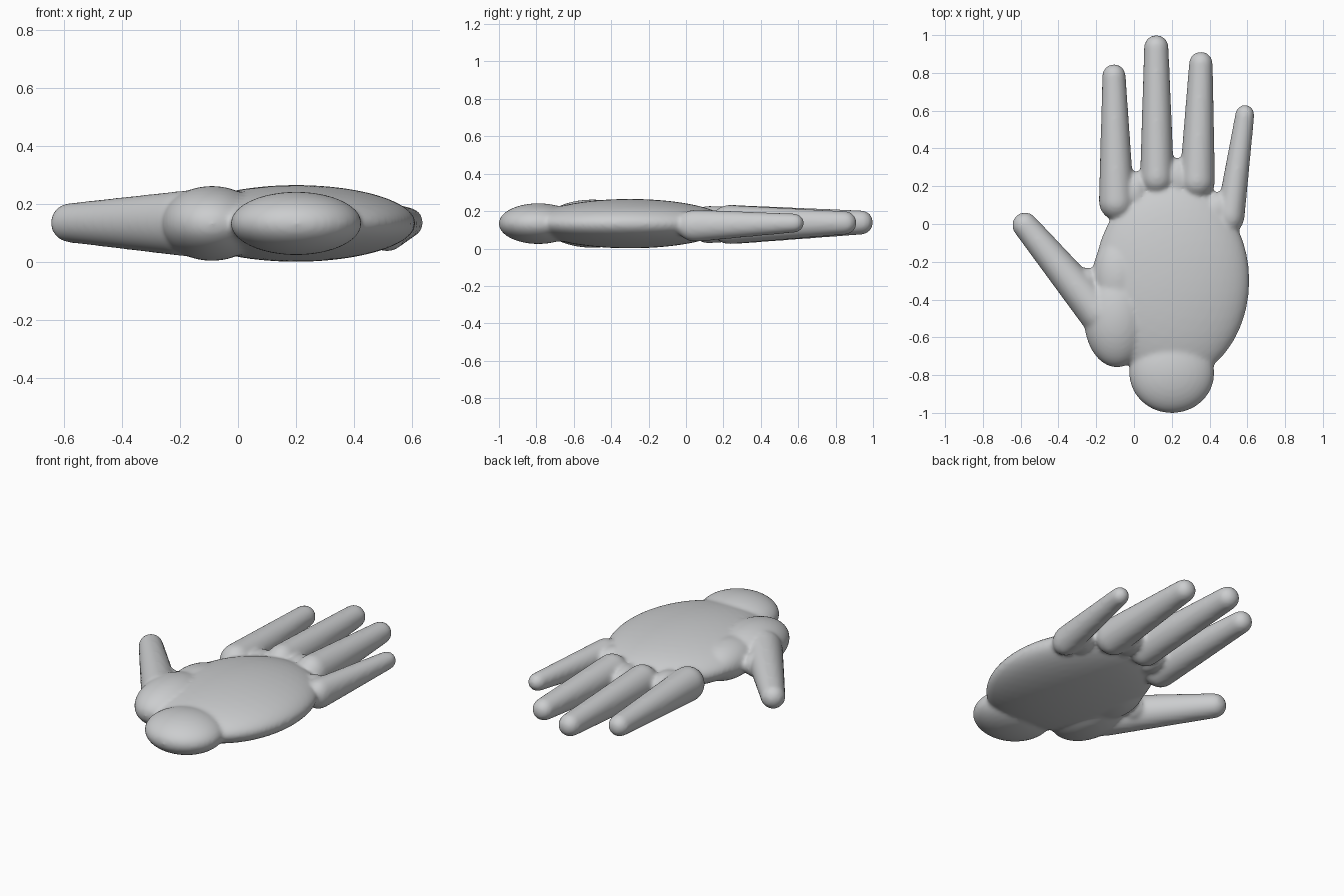
import bpy
import bmesh
from mathutils import Vector

cube = bpy.data.objects.get("Cube")
if cube:
    bpy.data.objects.remove(cube)

MID = 0.133

# Directions spread evenly over a unit sphere
ball = bmesh.new()
bmesh.ops.create_icosphere(ball, subdivisions=4, radius=1)
directions = [v.co.normalized() for v in ball.verts]
ball.free()

bm = bmesh.new()


def blob(*ellipsoids):
    # Skin stretched around one or more ellipsoids, each a center and radii
    verts = [bm.verts.new(Vector(center) + d * Vector(radii))
             for center, radii in ellipsoids for d in directions]
    bmesh.ops.convex_hull(bm, input=verts)
    for v in verts:
        if v.is_valid and not v.link_faces:
            bm.verts.remove(v)


def digit(base, base_radii, tip, tip_radius):
    blob((base, base_radii), (tip, (tip_radius,) * 3))


# Vectors multiply component by component here
def scaled(d, radii):
    return Vector(a * b for a, b in zip(d, radii))


def blob(*ellipsoids):
    # Skin stretched around one or more ellipsoids, each a center and radii
    verts = [bm.verts.new(Vector(center) + scaled(d, radii))
             for center, radii in ellipsoids for d in directions]
    bmesh.ops.convex_hull(bm, input=verts)
    for v in verts:
        if v.is_valid and not v.link_faces:
            bm.verts.remove(v)


# Palm, wrist and ball of the thumb
blob(((0.2, -0.3, MID), (0.412, 0.53, 0.132)))
blob(((0.2, -0.79, MID), (0.226, 0.212, 0.109)))
blob(((-0.09, -0.5, MID), (0.175, 0.26, 0.129)))
blob(((-0.08, -0.28, MID), (0.14, 0.22, 0.11)))

# Thumb
digit((-0.19, -0.47, MID), (0.105, 0.105, 0.112), (-0.577, -0.006, 0.135), 0.068)

# Index, middle, ring and little finger
digit((-0.092, 0.12, 0.128), (0.094, 0.1, 0.1), (-0.106, 0.785, 0.138), 0.062)
digit((0.122, 0.25, 0.128), (0.09, 0.1, 0.105), (0.118, 0.936, 0.139), 0.065)
digit((0.335, 0.23, 0.128), (0.094, 0.1, 0.105), (0.354, 0.85, 0.137), 0.063)
digit((0.512, 0.05, 0.122), (0.074, 0.1, 0.086), (0.587, 0.58, 0.136), 0.051)

# Webbing between the digits
for x, y, length in ((0.012, 0.17, 0.11), (0.23, 0.24, 0.11), (0.44, 0.08, 0.09), (-0.25, -0.31, 0.08)):
    blob(((x, y, MID - 0.005), (0.06, length, 0.07)))

bmesh.ops.recalc_face_normals(bm, faces=bm.faces)
mesh = bpy.data.meshes.new("hand")
bm.to_mesh(mesh)
bm.free()
hand = bpy.data.objects.new("hand", mesh)
bpy.context.collection.objects.link(hand)

# Fuse the parts into one soft skin
remesh = hand.modifiers.new("fuse", "REMESH")
remesh.mode = "VOXEL"
remesh.voxel_size = 0.011
remesh.use_smooth_shade = True
soften = hand.modifiers.new("soften", "SMOOTH")
soften.factor = 0.5
soften.iterations = 12

# Plain grey skin
grey = bpy.data.materials.new("light grey")
grey.use_nodes = True
color = (0.6, 0.61, 0.62, 1)
grey.diffuse_color = color
grey.node_tree.nodes["Principled BSDF"].inputs["Base Color"].default_value = color
mesh.materials.append(grey)
